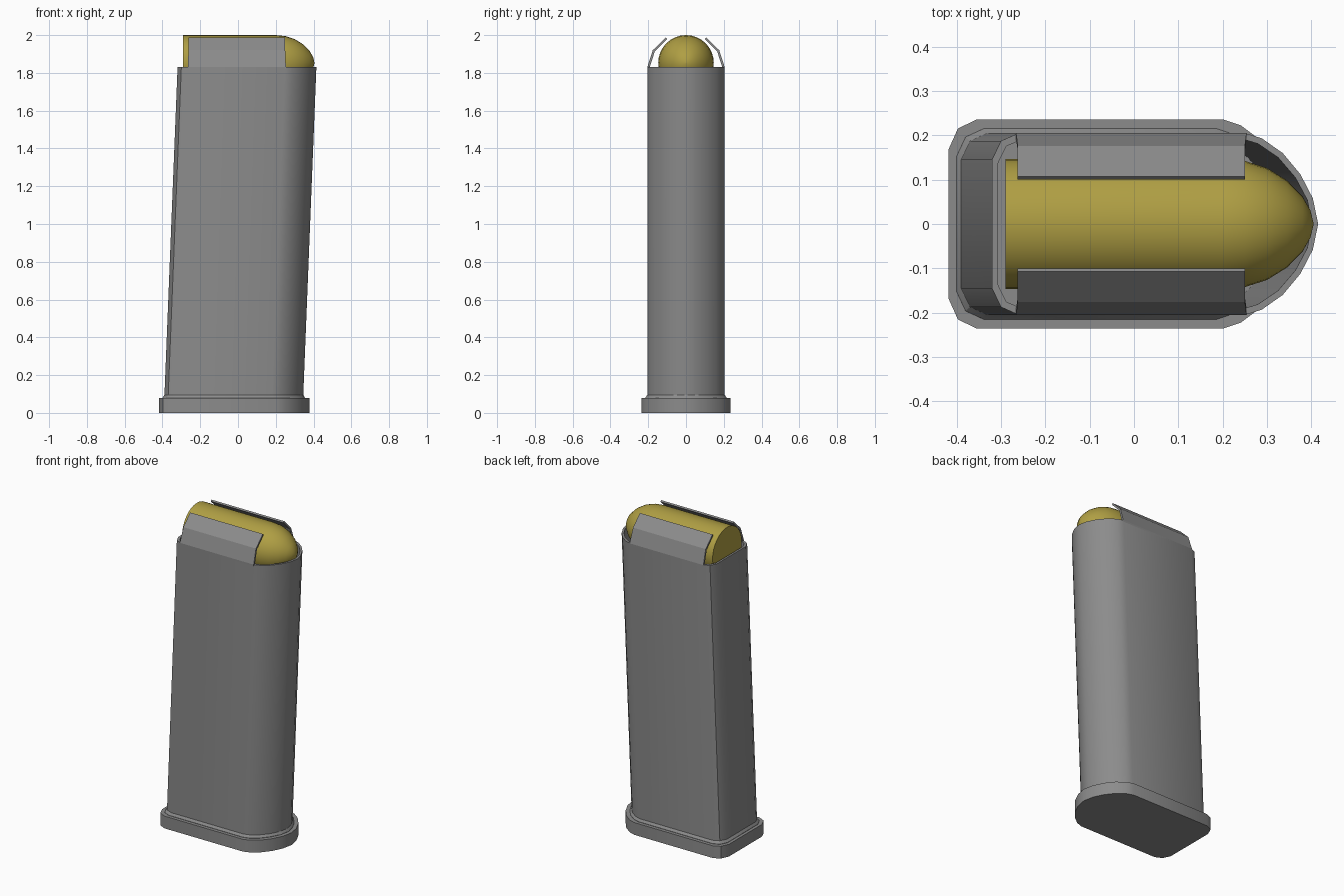
import bpy, bmesh, math

if "Cube" in bpy.data.objects:
    bpy.data.objects.remove(bpy.data.objects["Cube"])


def material(name, rgb):
    m = bpy.data.materials.new(name)
    m.diffuse_color = (*rgb, 1)
    m.use_nodes = True
    m.node_tree.nodes["Principled BSDF"].inputs["Base Color"].default_value = m.diffuse_color
    return m


grey = material("steel grey", (0.26, 0.26, 0.26))
gold = material("brass gold", (0.43, 0.345, 0.057))


def loft(name, rings, mat, angle=28):
    """Skin a list of equal-length rings and cap both ends."""
    bm = bmesh.new()
    loops = [[bm.verts.new(p) for p in r] for r in rings]
    n = len(loops[0])
    for a, b in zip(loops, loops[1:]):
        for i in range(n):
            j = (i + 1) % n
            bm.faces.new((a[i], a[j], b[j], b[i]))
    bm.faces.new(loops[0][::-1])
    bm.faces.new(loops[-1])
    bmesh.ops.recalc_face_normals(bm, faces=bm.faces)
    me = bpy.data.meshes.new(name)
    bm.to_mesh(me)
    bm.free()
    me.materials.append(mat)
    ob = bpy.data.objects.new(name, me)
    bpy.context.collection.objects.link(ob)
    bpy.ops.object.select_all(action='DESELECT')
    bpy.context.view_layer.objects.active = ob
    ob.select_set(True)
    bpy.ops.object.shade_smooth_by_angle(angle=math.radians(angle))
    return ob


# Plan outline: chamfered back, straight sides, rounded front
half = [(-0.32, 0.145), (-0.30, 0.187), (-0.26, 0.205), (0.25, 0.205), (0.288, 0.193),
        (0.335, 0.16), (0.375, 0.112), (0.403, 0.058)]
outline = half + [(0.415, 0)] + [(x, -y) for x, y in reversed(half)]
CX, HX, HY = 0.0475, 0.3675, 0.205


def section(z, grow=0.0, cx=None):
    """Outline grown by a margin; slides forward with height unless cx is given."""
    if cx is None:
        cx = CX + 0.04 * (z - 1.83)
    return [(cx + (x - CX) * (HX + grow) / HX, y * (HY + grow) / HY, z) for x, y in outline]


# Leaning hollow body, with a small flare at the foot
loft("body", [section(0.07, 0.01), section(0.08, 0.01), section(0.095), section(1.83),
              section(1.83, -0.013), section(0.12, -0.013)], grey)

# Base plate
loft("base_plate", [section(0, 0.031, -0.02), section(0.078, 0.031, -0.02)], grey)

# Bent feed lips on both sides
outer = [(0.205, 1.82), (0.205, 1.83), (0.176, 1.92), (0.107, 1.987)]
inner = [(0.100, 1.979), (0.165, 1.914), (0.192, 1.83), (0.192, 1.82)]
for side, s in (("left", 1), ("right", -1)):
    rings = [[(x if z > 1.85 else x * 1.015, s * y, z) for y, z in outer + inner]
             for x in (-0.262, 0.25)]
    loft(side + "_feed_lip", rings, grey, 15)

# Round lying along x, flat at the back with a domed nose
profile = [(-0.29, 0.147), (0.20, 0.147), (0.25, 0.142), (0.30, 0.126), (0.345, 0.098),
           (0.38, 0.062), (0.398, 0.03), (0.404, 0.004)]
N = 32
loft("round", [[(x, r * math.cos(2 * math.pi * i / N), 1.853 + r * math.sin(2 * math.pi * i / N))
                for i in range(N)] for x, r in profile], gold, 40)
